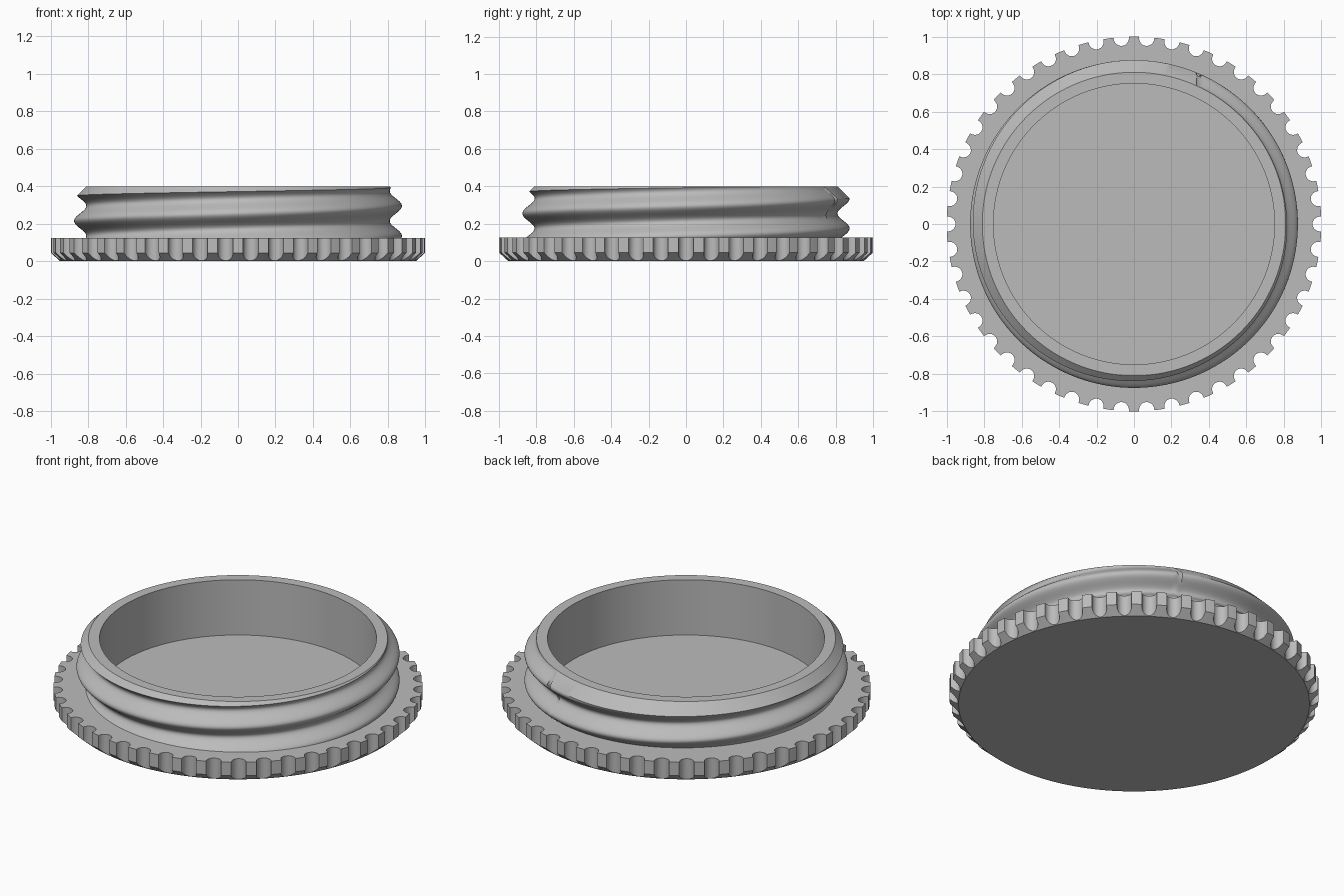
import bpy, bmesh
from math import pi, sin, cos, radians, atan2, hypot

cube = bpy.data.objects.get("Cube")
if cube:
    bpy.data.objects.remove(cube, do_unlink=True)

grey = bpy.data.materials.new("plain grey")
grey.use_nodes = True
grey.diffuse_color = (0.5, 0.5, 0.5, 1)
grey.node_tree.nodes["Principled BSDF"].inputs["Base Color"].default_value = (0.5, 0.5, 0.5, 1)


def loft(name, rings, cap_first=False, cap_last=False):
    """Join rings of equal point count into one surface, listed from the bottom outside inwards."""
    bm = bmesh.new()
    loops = [[bm.verts.new(p) for p in ring] for ring in rings]
    n = len(loops[0])
    for a, b in zip(loops, loops[1:]):
        for i in range(n):
            j = (i + 1) % n
            bm.faces.new((a[i], a[j], b[j], b[i]))
    if cap_first:
        bm.faces.new(loops[0][::-1])
    if cap_last:
        bm.faces.new(loops[-1])
    mesh = bpy.data.meshes.new(name)
    bm.to_mesh(mesh)
    bm.free()
    mesh.materials.append(grey)
    mesh.shade_smooth()
    mesh.set_sharp_from_angle(angle=radians(33))
    obj = bpy.data.objects.new(name, mesh)
    bpy.context.collection.objects.link(obj)
    return obj


def polar(r, t, z):
    return (r * cos(t), r * sin(t), z)


# Grip flange: round scallops around the edge, chamfered underneath
NOTCHES, NOTCH_R, NOTCH_C = 46, 0.04, 0.993
FLANGE_TOP, BASE_R, CHAMFER = 0.125, 0.95, 0.045
outline = []
for k in range(NOTCHES):
    turn = 2 * pi * k / NOTCHES
    for s in range(13):
        a = radians(-80 + 160 * s / 12)
        x, y = NOTCH_C - NOTCH_R * cos(a), NOTCH_R * sin(a)
        outline.append((hypot(x, y), turn + atan2(y, x)))
    for s in range(5):
        outline.append((1.0, turn + 0.0405 + (2 * pi / NOTCHES - 0.081) * s / 4))

loft("grip_flange", [
    [polar(BASE_R, t, 0) for r, t in outline],
    [polar(r, t, CHAMFER * (r - BASE_R) / (1 - BASE_R)) for r, t in outline],
    [polar(r, t, FLANGE_TOP) for r, t in outline],
    [polar(0.77, t, FLANGE_TOP) for r, t in outline],
], cap_first=True)

# Threaded neck: helical wave on the outside, chamfered rim, hollow inside
SEGS, ROWS = 192, 40
PITCH, ROOT, CREST = 0.16, 0.81, 0.875
TOP, INNER, FLOOR = 0.4, 0.75, 0.07
angles = [2 * pi * i / SEGS for i in range(SEGS)]


def thread(t, z):
    phase = 2 * pi * (z - 0.135) / PITCH - t
    return (ROOT + CREST) / 2 + (CREST - ROOT) / 2 * cos(phase)


def chamfer_start(t):
    """Height where the thread meets the rim chamfer."""
    lo, hi = 0.3, TOP
    for _ in range(30):
        mid = (lo + hi) / 2
        if thread(t, mid) < ROOT + TOP - mid:
            lo = mid
        else:
            hi = mid
    return min(lo, TOP - 0.001)


starts = [chamfer_start(t) for t in angles]
rings = []
for row in range(ROWS + 1):
    ring = []
    for t, end in zip(angles, starts):
        z = FLANGE_TOP + (end - FLANGE_TOP) * row / ROWS
        ring.append(polar(thread(t, z), t, z))
    rings.append(ring)
for r, z in ((ROOT, TOP), (INNER, TOP), (INNER, FLOOR)):
    rings.append([polar(r, t, z) for t in angles])
loft("threaded_neck", rings, cap_last=True)
